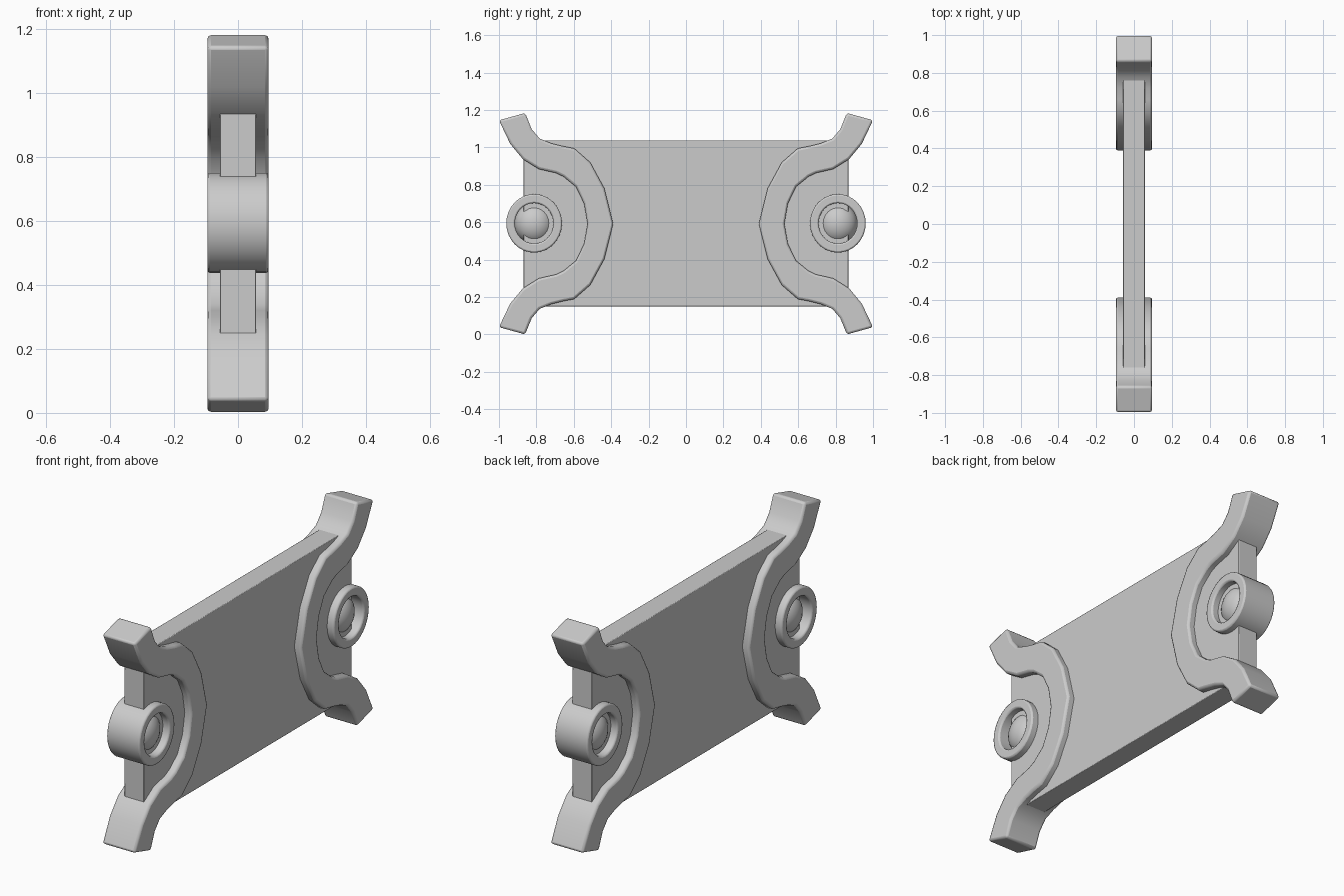
import bpy, bmesh, math

if "Cube" in bpy.data.objects:
    bpy.data.objects.remove(bpy.data.objects["Cube"])

CZ = 0.592   # mid height
HX = 0.096   # half thickness of brackets and rings


def finish(name, bm, bevel=0.0, smooth=True):
    bmesh.ops.recalc_face_normals(bm, faces=bm.faces[:])
    me = bpy.data.meshes.new(name)
    bm.to_mesh(me)
    bm.free()
    ob = bpy.data.objects.new(name, me)
    bpy.context.collection.objects.link(ob)
    if bevel:
        m = ob.modifiers.new("bevel", 'BEVEL')
        m.width, m.segments = bevel, 2
        m.limit_method, m.angle_limit = 'ANGLE', math.radians(50)
    if smooth:
        bpy.ops.object.select_all(action='DESELECT')
        ob.select_set(True)
        bpy.context.view_layer.objects.active = ob
        bpy.ops.object.shade_smooth_by_angle(angle=math.radians(40))
    return ob


# flat centre panel
bm = bmesh.new()
bmesh.ops.create_cube(bm, size=1)
for v in bm.verts:
    v.co = (v.co.x * 0.114, v.co.y * 1.735, v.co.z * 0.888 + CZ + 0.002)
finish("panel", bm, 0.003)

# curved bracket: upper half as (outer y, z), (inner y, z), z from mid height
HALF = [((0.86, 0.592), (1.0, 0.553)),
        ((0.825, 0.505), (0.94, 0.427)),
        ((0.782, 0.455), (0.872, 0.345)),
        ((0.72, 0.430), (0.787, 0.292)),
        ((0.66, 0.415), (0.695, 0.271)),
        ((0.598, 0.403), (0.655, 0.252)),
        ((0.512, 0.328), (0.588, 0.197)),
        ((0.437, 0.19), (0.545, 0.108)),
        ((0.389, 0.0), (0.526, 0.0))]


def bracket(name, side):
    bm = bmesh.new()
    pairs = HALF + [((a[0], -a[1]), (b[0], -b[1])) for a, b in HALF[-2::-1]]
    rings = []
    for a, b in pairs:
        rings.append([bm.verts.new((x, side * p[0], CZ + p[1]))
                      for x, p in ((-HX, a), (HX, a), (HX, b), (-HX, b))])
    for r, s in zip(rings, rings[1:]):
        for i in range(4):
            j = (i + 1) % 4
            bm.faces.new((r[i], r[j], s[j], s[i]))
    bm.faces.new(rings[0])
    bm.faces.new(rings[-1])
    finish(name, bm, 0.012)


# closed ring around the x axis, slightly taller than wide
def collar(name, cy):
    bm = bmesh.new()
    n, prof = 32, [(-HX, 0.149), (HX, 0.149), (HX, 0.103), (-HX, 0.103)]
    rings = []
    for k in range(n):
        t = 2 * math.pi * k / n
        rings.append([bm.verts.new((x, cy + r * math.cos(t), CZ + 0.002 + 1.05 * r * math.sin(t)))
                      for x, r in prof])
    for k in range(n):
        r, s = rings[k], rings[(k + 1) % n]
        for i in range(4):
            j = (i + 1) % 4
            bm.faces.new((r[i], r[j], s[j], s[i]))
    finish(name, bm, 0.008)


# domed button filling the ring, showing on both sides
def button(name, cy):
    bm = bmesh.new()
    bmesh.ops.create_uvsphere(bm, u_segments=32, v_segments=16, radius=1)
    for v in bm.verts:
        v.co = (v.co.x * 0.088, cy + v.co.y * 0.104, CZ + 0.002 + v.co.z * 0.109)
    finish(name, bm)


for side, tag in ((-1, "front"), (1, "back")):
    bracket(tag + "_bracket", side)
    collar(tag + "_ring", side * 0.812)
    button(tag + "_button", side * 0.812)
